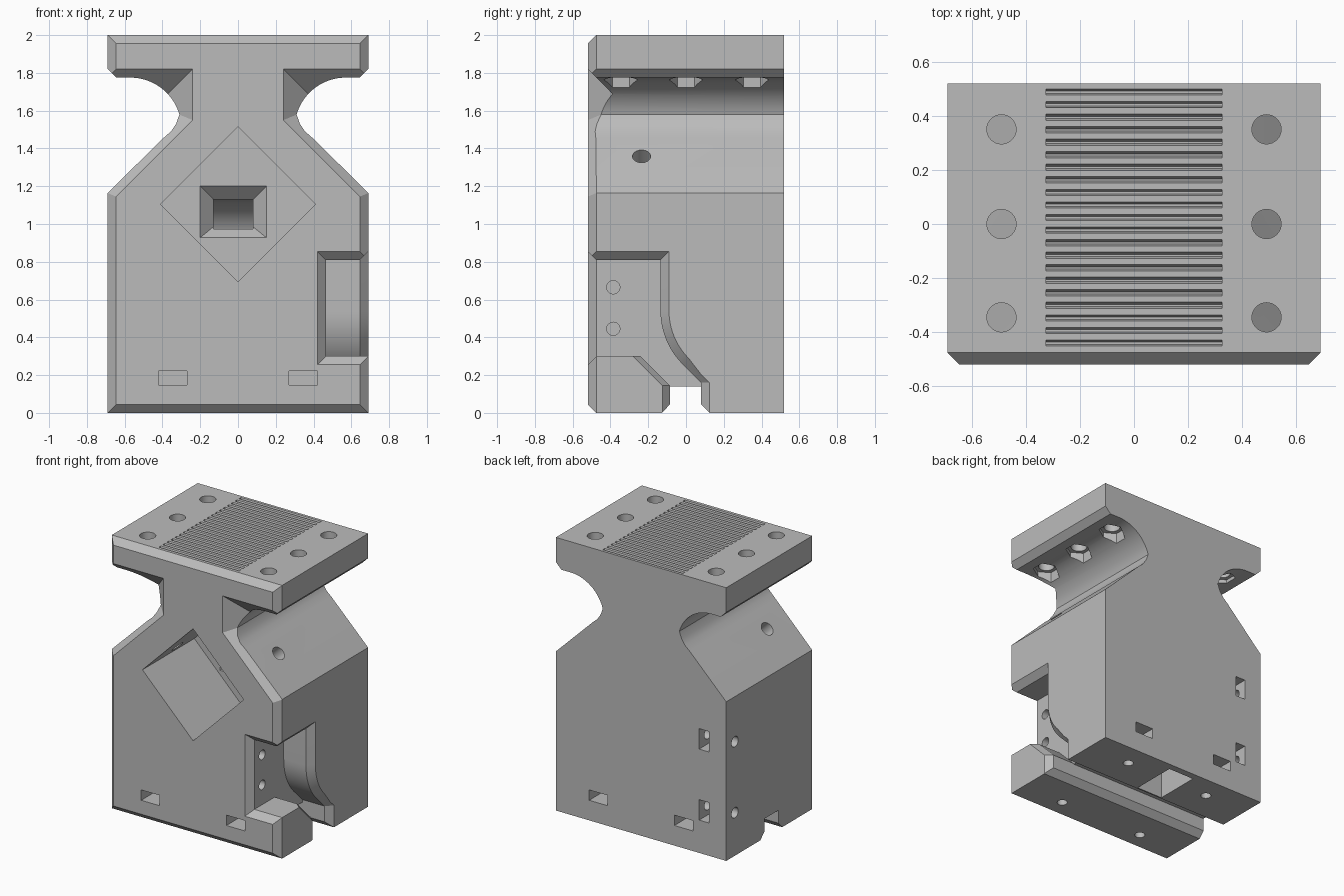
import bpy, bmesh, math
from mathutils import Vector

old = bpy.data.objects.get("Cube")
if old:
    bpy.data.objects.remove(old, do_unlink=True)

grey = bpy.data.materials.new("plain grey")
grey.use_nodes = True
grey.diffuse_color = (0.5, 0.5, 0.5, 1)
grey.node_tree.nodes["Principled BSDF"].inputs["Base Color"].default_value = (0.5, 0.5, 0.5, 1)


def loft(name, rings):
    """Closed solid through matching rings of points."""
    bm = bmesh.new()
    loops = [[bm.verts.new(p) for p in ring] for ring in rings]
    for a, b in zip(loops, loops[1:]):
        for i in range(len(a)):
            j = (i + 1) % len(a)
            bm.faces.new((a[i], a[j], b[j], b[i]))
    bm.faces.new(loops[0])
    bm.faces.new(loops[-1])
    bmesh.ops.recalc_face_normals(bm, faces=bm.faces)
    mesh = bpy.data.meshes.new(name)
    bm.to_mesh(mesh)
    bm.free()
    mesh.materials.append(grey)
    ob = bpy.data.objects.new(name, mesh)
    bpy.context.scene.collection.objects.link(ob)
    return ob


def xz(points, y):
    return [(x, y, z) for x, z in points]


def yz(points, x):
    return [(x, y, z) for y, z in points]


def rect(x0, x1, z0, z1):
    return [(x0, z0), (x1, z0), (x1, z1), (x0, z1)]


def box(x0, x1, y0, y1, z0, z1):
    return loft("box_cutter", [xz(rect(x0, x1, z0, z1), y) for y in (y0, y1)])


def rod(start, end, r, sides=32):
    start, end = Vector(start), Vector(end)
    q = (end - start).to_track_quat('Z', 'Y')
    angles = [math.pi / 2 + i * math.tau / sides for i in range(sides)]
    circle = [q @ Vector((r * math.cos(a), r * math.sin(a), 0)) for a in angles]
    return loft("rod_cutter", [[c + p for c in circle] for p in (start, end)])


def arc(cx, cz, r, a0, a1, n):
    angles = [math.radians(a0 + (a1 - a0) * i / n) for i in range(n + 1)]
    return [(cx + r * math.cos(a), cz + r * math.sin(a)) for a in angles]


def mirrored(half):
    return half + [(-x, z) for x, z in reversed(half)]


def combine(target, cutter, operation='DIFFERENCE'):
    cutter.hide_render = True
    mod = target.modifiers.new("cut", 'BOOLEAN')
    mod.operation, mod.solver, mod.object = operation, 'EXACT', cutter
    bpy.context.view_layer.objects.active = target
    bpy.ops.object.modifier_apply(modifier=mod.name)
    bpy.data.objects.remove(cutter, do_unlink=True)


# Main block: silhouette with waisted neck and rounded undercuts
half = [(.69, 0), (.69, 1.165), (.395, 1.455), (.355, 1.49), (.328, 1.53)]
half += arc(.57, 1.505, .27, 164, 90, 16)
half += [(.645, 1.775), (.69, 1.82), (.69, 2)]
body = loft("mount_body", [xz(mirrored(half), y) for y in (-.6, .52)])


# Front bevel: outline growing at 45 degrees towards the back
def bevel_outline(d):
    s = d * .414
    return mirrored([(.645 + d, .045 - d), (.645 + d, 1.145 + s), (.24 + d, 1.55 + s),
                     (.24 + d, 1.82 - d), (.645 + d, 1.82 - d), (.645 + d, 1.955 + d)])


bevel = loft("bevel_cutter", [xz(bevel_outline(0), -.52), xz(bevel_outline(.18), -.34),
                              xz(bevel_outline(.18), .6)])
combine(body, bevel, 'INTERSECT')

# Diamond pocket with a flared window into a vertical duct
diamond = [(0, 1.515), (.41, 1.105), (0, .695), (-.41, 1.105)]
combine(body, loft("pocket_cutter", [xz(diamond, y) for y in (-.6, .08)]))
duct = [(.135, -.1), (.47, -.1), (.47, .85)] + arc(.19, .85, .28, 10, 90, 10) + [(.135, 1.13)]
combine(body, loft("duct_cutter", [yz(duct, x) for x in (-.13, .08)]))
combine(body, loft("window_cutter", [xz(rect(-.21, .16, .92, 1.21), .07),
                                     xz(rect(-.13, .08, .985, 1.13), .15)]))

# Channel across the underside
channel = [(-.085, .14), (.08, .14), (.08, .045), (.17, -.045), (-.17, -.045), (-.085, .045)]
combine(body, loft("channel_cutter", [yz(channel, x) for x in (-.8, .8)]))

# Side recess that sweeps down into the channel, with bevelled rims
inner = [(-.6, .3), (-.6, .81), (-.135, .81)] + arc(.265, .54, .4, 180, 225, 10)
inner += [(.08, .16), (.08, -.05), (-.085, -.05), (-.085, .145), (-.24, .3)]
rim = [(-.6, .3), (-.6, .9), (-.045, .9)] + arc(.265, .54, .31, 180, 225, 10)
rim += [(.17, .16), (.17, -.05), (-.165, -.05), (-.165, .145), (-.32, .3)]
combine(body, loft("recess_cutter", [yz(inner, x) for x in (.465, .645)] + [yz(rim, .735)]))
combine(body, loft("recess_rim_cutter", [xz(rect(.375, .8, .21, .9), -.565),
                                         xz(rect(.465, .8, .3, .81), -.475)]))
for z in (.445, .665):
    combine(body, rod((.6, -.385, z), (.25, -.385, z), .035))

# Top bolt holes with hexagonal nut seats, and angled holes in the shoulders
for side in (-1, 1):
    for y in (-.345, 0, .35):
        combine(body, rod((side * .49, y, 1.6), (side * .49, y, 2.1), .054))
        combine(body, rod((side * .49, y, 1.6), (side * .49, y, 1.8), .09, 6))
    combine(body, rod((side * .6, -.235, 1.465), (side * .28, -.235, 1.145), .048))

# Bottom nut slots and their bolt holes, front and back
for x in (-.345, .345):
    for s in (-1, 1):
        y0, y1 = sorted((s * .27, s * .6))
        combine(body, box(x - .075, x + .075, y0, y1, .147, .223))
        combine(body, rod((x, s * .35, -.1), (x, s * .35, .27), .035))

# Side nut slots and bolt holes at the back corner
for z in (.315, .835):
    combine(body, box(-.55, -.47, .345, .6, z - .075, z + .075))
    combine(body, rod((-.8, .42, z), (-.4, .42, z), .038))

# Grip grooves on the top
for i in range(21):
    y = .488 - i * .0464
    groove = [(y + .012, 2.001), (y + .003, 1.978), (y - .005, 1.978), (y - .012, 2.001)]
    combine(body, loft("groove_cutter", [yz(groove, x) for x in (-.325, .325)]))

# Smooth only the curved walls
bpy.ops.object.select_all(action='DESELECT')
body.select_set(True)
bpy.context.view_layer.objects.active = body
bpy.ops.object.shade_smooth_by_angle(angle=math.radians(25))
